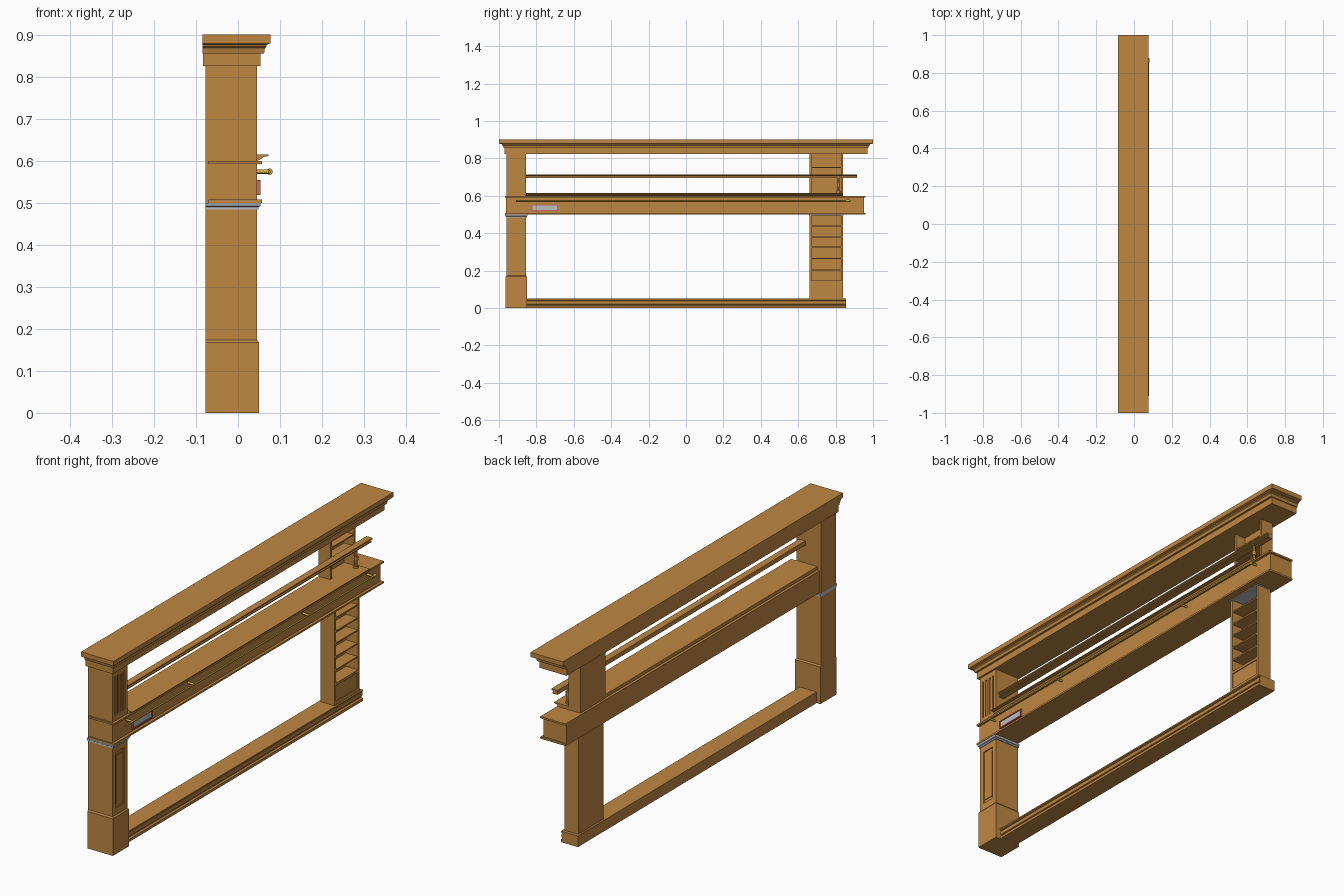
import bpy, bmesh, math
from mathutils import Vector

if "Cube" in bpy.data.objects:
    bpy.data.objects.remove(bpy.data.objects["Cube"])


def material(name, rgb):
    m = bpy.data.materials.new(name)
    m.diffuse_color = (*rgb, 1)
    m.use_nodes = True
    m.node_tree.nodes["Principled BSDF"].inputs["Base Color"].default_value = m.diffuse_color
    return m


WOOD = material("warm_wood", (0.52, 0.245, 0.055))
GOLD = material("brass", (0.60, 0.40, 0.05))
GREY = material("pale_grey", (0.50, 0.52, 0.55))
RED = material("soft_red", (0.60, 0.14, 0.11))


def finish(name, bm, mat):
    bmesh.ops.recalc_face_normals(bm, faces=bm.faces)
    me = bpy.data.meshes.new(name)
    bm.to_mesh(me)
    bm.free()
    me.materials.append(mat)
    ob = bpy.data.objects.new(name, me)
    bpy.context.collection.objects.link(ob)
    return ob


def add_box(bm, x, y, z):
    vs = [bm.verts.new((a, b, c)) for a in x for b in y for c in z]
    for f in ((0, 1, 3, 2), (4, 6, 7, 5), (0, 4, 5, 1), (2, 3, 7, 6), (0, 2, 6, 4), (1, 5, 7, 3)):
        bm.faces.new([vs[i] for i in f])


def boxes(name, items, mat=WOOD):
    bm = bmesh.new()
    for x, y, z in items:
        add_box(bm, x, y, z)
    return finish(name, bm, mat)


def extrusion(name, profile, y0, y1, mat=WOOD):
    """Sweep an (x, z) profile along y."""
    bm = bmesh.new()
    a = [bm.verts.new((x, y0, z)) for x, z in profile]
    b = [bm.verts.new((x, y1, z)) for x, z in profile]
    n = len(profile)
    bm.faces.new(a)
    bm.faces.new(b)
    for i in range(n):
        bm.faces.new((a[i], a[(i + 1) % n], b[(i + 1) % n], b[i]))
    return finish(name, bm, mat)


def loft(name, rings, mat=WOOD):
    """Stack rectangles given as (z, x_back, x_front, y_min, y_max)."""
    bm = bmesh.new()
    loops = [[bm.verts.new(p) for p in ((b, l, z), (f, l, z), (f, r, z), (b, r, z))]
             for z, b, f, l, r in rings]
    bm.faces.new(loops[0])
    bm.faces.new(loops[-1])
    for lo, hi in zip(loops, loops[1:]):
        for i in range(4):
            j = (i + 1) % 4
            bm.faces.new((lo[i], lo[j], hi[j], hi[i]))
    return finish(name, bm, mat)


def cylinder(name, p0, p1, r, mat, sides=12):
    p0, p1 = Vector(p0), Vector(p1)
    bm = bmesh.new()
    bmesh.ops.create_cone(bm, cap_ends=True, segments=sides, radius1=r, radius2=r, depth=(p1 - p0).length)
    q = Vector((0, 0, 1)).rotation_difference(p1 - p0)
    for v in bm.verts:
        v.co = q @ v.co + (p0 + p1) / 2
    ob = finish(name, bm, mat)
    for p in ob.data.polygons:
        p.use_smooth = len(p.vertices) == 4
    return ob


# Crown moulding with stepped, flaring tiers
loft("cornice", [(z, b, f, -e, e) for z, b, f, e in (
    (0.825, -0.083, 0.053, 0.970), (0.855, -0.083, 0.053, 0.970),
    (0.855, -0.085, 0.062, 0.975), (0.868, -0.085, 0.064, 0.978),
    (0.872, -0.085, 0.068, 0.985), (0.876, -0.085, 0.068, 0.985),
    (0.879, -0.085, 0.077, 1.0), (0.900, -0.085, 0.077, 1.0))])

# Front pillar: core, fluted upper face, framed lower panel, plinth
L, R = -0.96, -0.855
boxes("front_pillar", [((-0.077, 0.040), (L, R), (0.0, 0.83))])
flutes = [((0.040, 0.045), (L, R), z) for z in ((0.60, 0.625), (0.80, 0.825))]
for i in range(5):
    w = 0.016 if i in (0, 4) else 0.011
    c = L + w / 2 if i == 0 else R - w / 2 if i == 4 else L + 0.0525 + (i - 2) * 0.0235
    flutes.append(((0.040, 0.045), (c - w / 2, c + w / 2), (0.625, 0.80)))
boxes("pillar_flutes", flutes)
boxes("pillar_panel_frame", [
    ((0.040, 0.045), (L, R), (0.17, 0.205)), ((0.040, 0.045), (L, R), (0.455, 0.49)),
    ((0.040, 0.045), (L, L + 0.022), (0.205, 0.455)),
    ((0.040, 0.045), (R - 0.022, R), (0.205, 0.455)),
    ((0.040, 0.043), (L + 0.03, R - 0.03), (0.22, 0.44))])
loft("pillar_plinth", [(0, -0.077, 0.05, -0.965, -0.85), (0.168, -0.077, 0.05, -0.965, -0.85),
                       (0.174, -0.077, 0.045, L, R)])
loft("pillar_collar", [(0.484, -0.0775, 0.049, -0.963, -0.851), (0.49, -0.0775, 0.049, -0.963, -0.851),
                       (0.492, -0.0775, 0.053, -0.966, -0.848), (0.50, -0.0775, 0.055, -0.968, -0.846)], GREY)

# Long beam with lips above and below
boxes("beam", [((-0.070, 0.045), (-0.962, 0.952), (0.505, 0.596))])
for nm, z0, z1 in (("beam_lower_lip", 0.50, 0.508), ("beam_upper_lip", 0.592, 0.60)):
    boxes(nm, [((-0.070, 0.057), (-0.968, 0.960), (z0, z1))])
extrusion("mantel_shelf", [(-0.058, 0.600), (0.046, 0.600), (0.055, 0.604), (0.060, 0.609),
                           (0.072, 0.611), (0.072, 0.615), (-0.058, 0.615)], R, 0.84)

# Upper rail and the small turned post that carries it
extrusion("upper_rail", [(0.002, 0.695), (0.028, 0.695), (0.028, 0.700), (0.022, 0.702),
                         (0.022, 0.707), (0.033, 0.710), (0.033, 0.715), (0.002, 0.715)], R, 0.915)
for i, (z0, z1, r) in enumerate(((0.612, 0.625, 0.010), (0.625, 0.65, 0.005),
                                 (0.65, 0.668, 0.009), (0.668, 0.697, 0.005))):
    cylinder(f"rail_post_{i + 1}", (0.02, 0.815, z0), (0.02, 0.815, z1), r, WOOD)

# Base board with moulded face
extrusion("base_board", [(-0.058, 0), (0.027, 0), (0.027, 0.012), (0.019, 0.015), (0.019, 0.020),
                         (0.023, 0.022), (0.023, 0.038), (0.017, 0.041), (0.027, 0.044),
                         (0.027, 0.050), (-0.058, 0.050)], R, 0.855)


# Rear pillar made of two open shelf cabinets
def cabinet(name, xb, xf, z0, z1, shelves, solid_to):
    y0, y1, t = 0.66, 0.84, 0.011
    parts = [((xb, xb + 0.01), (y0, y1), (z0, z1)),
             ((xb + 0.01, xf), (y0, y0 + t), (z0, z1)), ((xb + 0.01, xf), (y1 - t, y1), (z0, z1))]
    parts += [((xb + 0.01, xf - 0.003), (y0 + t, y1 - t), (z - 0.003, z + 0.003)) for z in shelves]
    if solid_to:
        parts.append(((xb + 0.01, xf - 0.004), (y0 + t, y1 - t), (z0, solid_to)))
        parts.append(((xf - 0.004, xf), (y0 + t, y1 - t), (solid_to - 0.012, solid_to)))
        parts.append(((xf - 0.004, xf), (y0 + t, y1 - t), (z0, z0 + 0.015)))
    boxes(name, parts)


cabinet("lower_cabinet", -0.05, 0.02, 0.05, 0.502, [0.205, 0.265, 0.325, 0.38, 0.44], 0.148)
cabinet("upper_cabinet", -0.06, 0.0, 0.60, 0.828, [0.70, 0.752], None)
boxes("cabinet_cap", [((-0.052, 0.022), (0.658, 0.842), (0.496, 0.5005))], GREY)

# Brass rod with brackets and end knob
cylinder("brass_rod", (0.075, -0.91, 0.574), (0.075, 0.88, 0.574), 0.0035, GOLD)
for i, y in enumerate((-0.86, -0.42, 0.40, 0.86)):
    cylinder(f"rod_bracket_{i + 1}", (0.044, y, 0.574), (0.075, y, 0.574), 0.005, GOLD)
cylinder("rod_knob", (0.075, 0.855, 0.574), (0.075, 0.875, 0.574), 0.0075, GOLD)

# Framed plate on the beam
ya, yb, za, zb = -0.825, -0.685, 0.519, 0.554
boxes("plate_frame", [((0.045, 0.053), (ya, yb), (za, za + 0.005)), ((0.045, 0.053), (ya, yb), (zb - 0.005, zb)),
                      ((0.045, 0.053), (ya, ya + 0.005), (za + 0.005, zb - 0.005)),
                      ((0.045, 0.053), (yb - 0.005, yb), (za + 0.005, zb - 0.005))], RED)
boxes("plate", [((0.045, 0.050), (ya + 0.005, yb - 0.005), (za + 0.005, zb - 0.005))], GREY)
